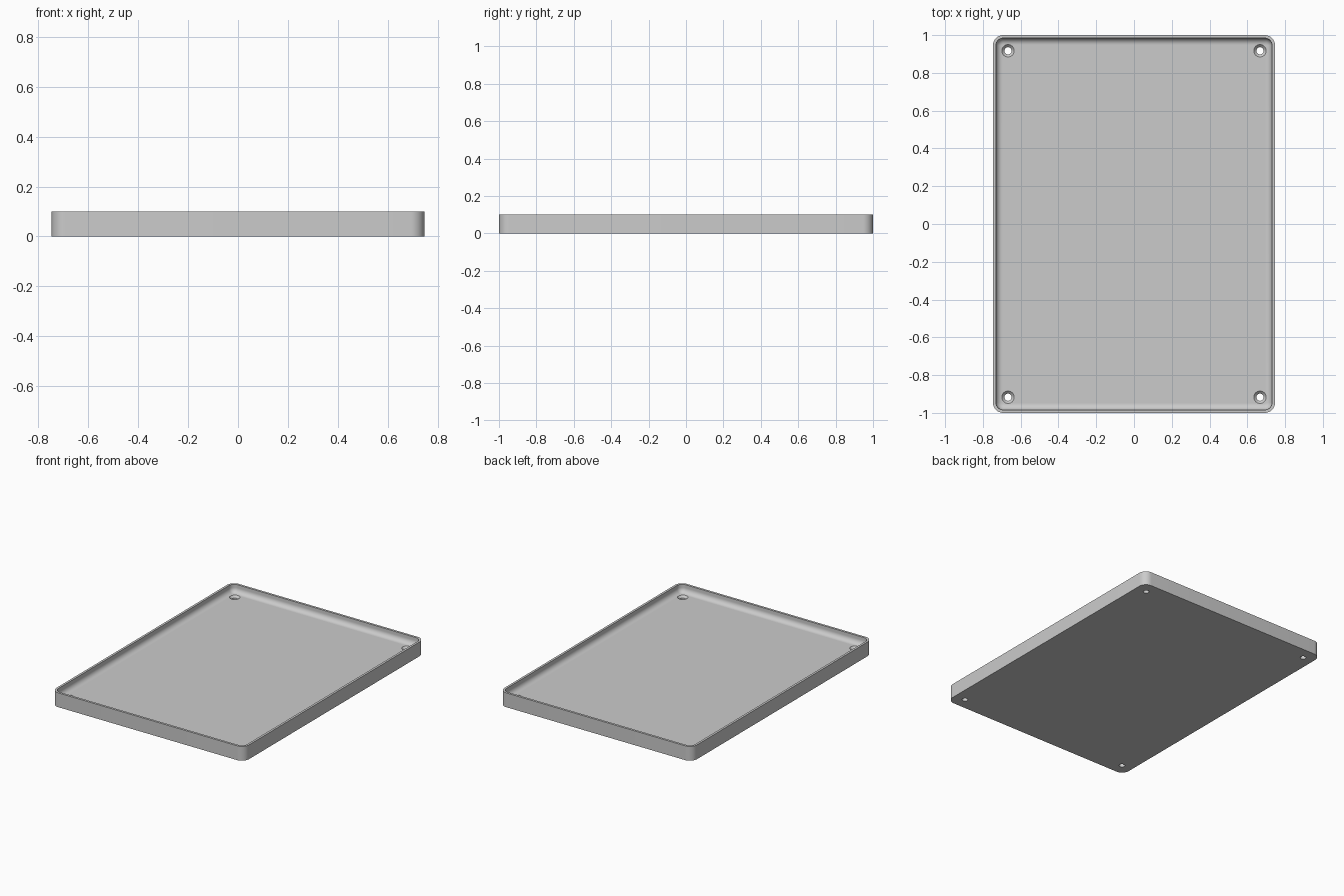
import bpy
import bmesh
from math import pi, sin, cos, radians

cube = bpy.data.objects.get("Cube")
if cube:
    bpy.data.objects.remove(cube, do_unlink=True)

HALF_X, HALF_Y, HEIGHT = 0.747, 1.0, 0.1
CORNER = 0.055
FLOOR = 0.045
RIM = 0.016
FILLET = 0.034
HOLE_X, HOLE_Y = 0.667, 0.917

grey = bpy.data.materials.new("light grey")
grey.use_nodes = True
grey.diffuse_color = (0.6, 0.6, 0.6, 1)
grey.node_tree.nodes["Principled BSDF"].inputs["Base Color"].default_value = (0.6, 0.6, 0.6, 1)


def rounded_rectangle(inset, z, steps=10):
    """Points of the tray outline, moved inwards by inset."""
    points = []
    for corner, (sx, sy) in enumerate([(1, 1), (-1, 1), (-1, -1), (1, -1)]):
        for i in range(steps + 1):
            a = (corner + i / steps) * pi / 2
            r = CORNER - inset
            points.append((sx * (HALF_X - CORNER) + r * cos(a),
                           sy * (HALF_Y - CORNER) + r * sin(a), z))
    return points


def circle(x, y, radius, z, steps=32):
    return [(x + radius * cos(2 * pi * i / steps),
             y + radius * sin(2 * pi * i / steps), z) for i in range(steps)]


def loft(bm, loops):
    """Skin a stack of loops and cap both ends."""
    rings = [[bm.verts.new(p) for p in loop] for loop in loops]
    n = len(rings[0])
    for low, high in zip(rings, rings[1:]):
        for i in range(n):
            j = (i + 1) % n
            bm.faces.new((low[i], low[j], high[j], high[i]))
    bm.faces.new(rings[0][::-1])
    bm.faces.new(rings[-1])


def make_object(name, bm):
    bmesh.ops.recalc_face_normals(bm, faces=bm.faces)
    mesh = bpy.data.meshes.new(name)
    bm.to_mesh(mesh)
    bm.free()
    mesh.materials.append(grey)
    obj = bpy.data.objects.new(name, mesh)
    bpy.context.collection.objects.link(obj)
    return obj


# Tray: outer wall, flat rim, inner wall and fillet down to the floor
profile = [(0, 0), (0, HEIGHT), (RIM, HEIGHT)]
for i in range(9):
    a = i / 8 * pi / 2
    profile.append((RIM + FILLET * (1 - cos(a)), FLOOR + FILLET * (1 - sin(a))))
bm = bmesh.new()
loft(bm, [rounded_rectangle(inset, z) for inset, z in profile])
tray = make_object("tray", bm)

# Countersunk screw holes in the four corners
bm = bmesh.new()
for sx in (-1, 1):
    for sy in (-1, 1):
        x, y = sx * HOLE_X, sy * HOLE_Y
        loft(bm, [circle(x, y, r, z) for r, z in
                  [(0.019, -0.02), (0.019, FLOOR - 0.014),
                   (0.033, FLOOR), (0.033, FLOOR + 0.02)]])
cutter = make_object("screw_hole_cutter", bm)
cutter.hide_render = True

holes = tray.modifiers.new("screw holes", 'BOOLEAN')
holes.operation = 'DIFFERENCE'
holes.solver = 'EXACT'
holes.object = cutter

bpy.ops.object.select_all(action='DESELECT')
tray.select_set(True)
bpy.context.view_layer.objects.active = tray
bpy.ops.object.modifier_apply(modifier=holes.name)
bpy.data.objects.remove(cutter, do_unlink=True)
bpy.ops.object.shade_smooth_by_angle(angle=radians(30))
